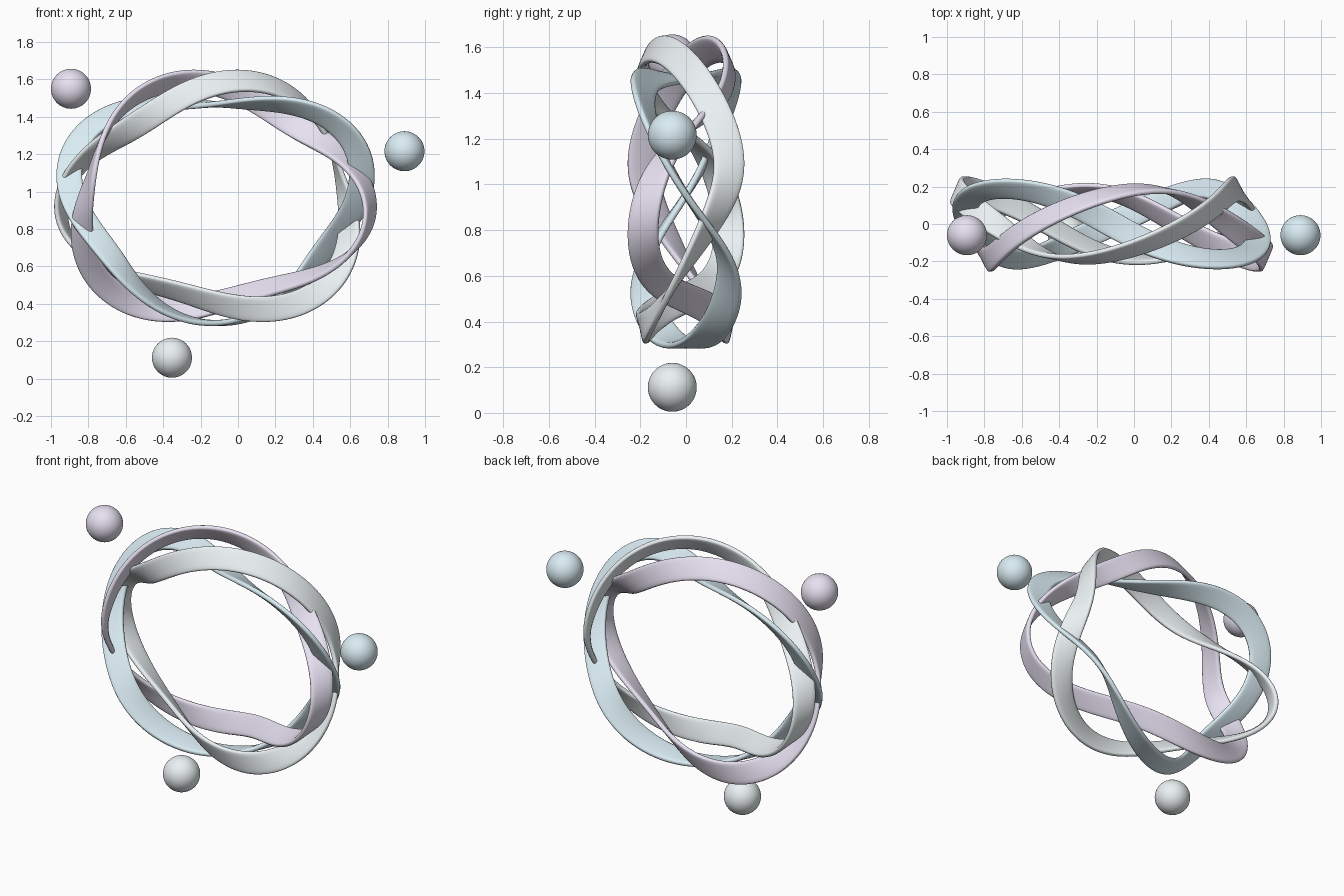
import bpy, bmesh
from math import sin, cos, pi, radians, copysign
from mathutils import Vector

if "Cube" in bpy.data.objects:
    bpy.data.objects.remove(bpy.data.objects["Cube"])

# ring layout: three braided, twisting ribbons on one oval
CX, CZ = -0.12, 0.955          # ring centre
A, B = 0.757, 0.584            # oval radii
WAVE, DEPTH = 0.073, 0.188     # radial and front-back waviness
HALF_W, HALF_T = 0.069, 0.016  # ribbon half width / thickness
SEG, PROF = 240, 20


def material(name, rgb):
    m = bpy.data.materials.new(name)
    m.diffuse_color = (*rgb, 1)
    m.use_nodes = True
    m.node_tree.nodes["Principled BSDF"].inputs["Base Color"].default_value = m.diffuse_color
    return m


def path(t, p):
    s = WAVE * sin(3 * t + p)
    return Vector((CX + (A + s) * cos(t), -DEPTH * sin(2 * t + p), CZ + (B + s) * sin(t)))


def power(v, e):
    return copysign(abs(v) ** e, v)


def ribbon(name, p, mat):
    bm = bmesh.new()
    rings = []
    for i in range(SEG):
        t = 2 * pi * i / SEG
        c = path(t, p)
        tan = (path(t + 0.001, p) - path(t - 0.001, p)).normalized()
        u = Vector((cos(t), 0, sin(t)))
        u = (u - tan * u.dot(tan)).normalized()
        v = tan.cross(u)
        # the flat section turns once around the ring
        psi = -(t + p)
        wide = u * cos(psi) + v * sin(psi)
        thin = v * cos(psi) - u * sin(psi)
        ring = []
        for j in range(PROF):
            q = 2 * pi * j / PROF
            ring.append(bm.verts.new(c + wide * HALF_W * power(cos(q), 0.5)
                                     + thin * HALF_T * power(sin(q), 0.5)))
        rings.append(ring)
    for i in range(SEG):
        r0, r1 = rings[i], rings[(i + 1) % SEG]
        for j in range(PROF):
            k = (j + 1) % PROF
            bm.faces.new((r0[j], r0[k], r1[k], r1[j]))
    bmesh.ops.recalc_face_normals(bm, faces=bm.faces)
    for f in bm.faces:
        f.smooth = True
    me = bpy.data.meshes.new(name)
    bm.to_mesh(me)
    bm.free()
    me.materials.append(mat)
    bpy.context.collection.objects.link(bpy.data.objects.new(name, me))


def ball(name, loc, mat):
    bpy.ops.mesh.primitive_uv_sphere_add(segments=48, ring_count=24, radius=0.107, location=loc)
    ob = bpy.context.object
    ob.name = name
    bpy.ops.object.shade_smooth()
    ob.data.materials.append(mat)


# each colour: one ribbon and its floating ball
parts = [
    ("blue", (0.70, 0.84, 0.90), 0, (0.89, -0.06, 1.216)),
    ("lavender", (0.80, 0.75, 0.88), 120, (-0.893, -0.06, 1.55)),
    ("silver", (0.83, 0.88, 0.90), -120, (-0.353, -0.06, 0.112)),
]
for col, rgb, phase, loc in parts:
    mat = material(col, rgb)
    ribbon(col + "_ribbon", radians(phase), mat)
    ball(col + "_ball", loc, mat)
